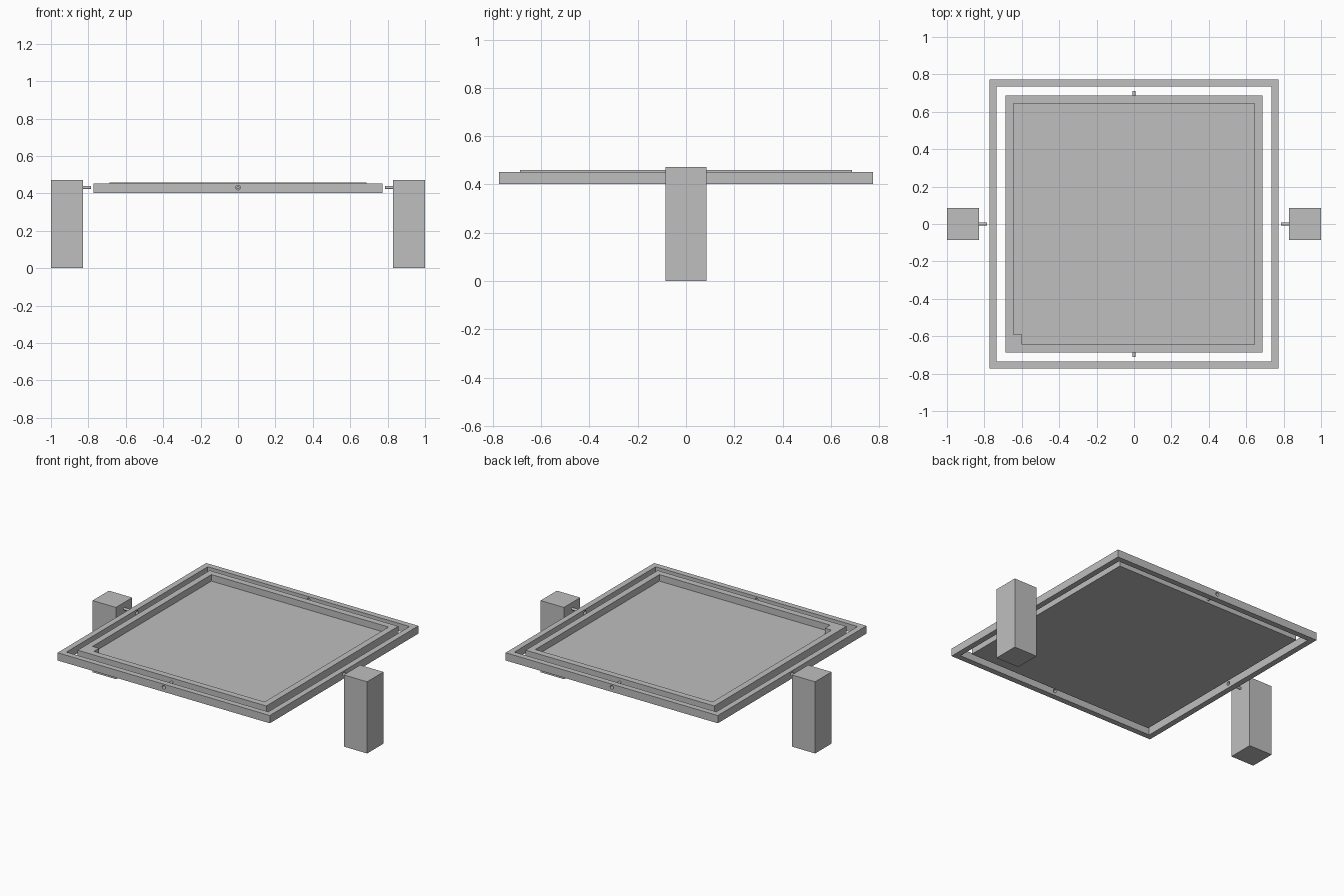
import bpy, math
from mathutils import Vector

cube = bpy.data.objects.get("Cube")
if cube:
    bpy.data.objects.remove(cube, do_unlink=True)

grey = bpy.data.materials.new("plain grey")
grey.use_nodes = True
GREY = (0.52, 0.52, 0.52, 1)
grey.diffuse_color = GREY
grey.node_tree.nodes["Principled BSDF"].inputs["Base Color"].default_value = GREY

PIVOT_Z = 0.431


def prism(name, points, z0, z1):
    """Extrude a flat outline between two heights."""
    n = len(points)
    verts = [(x, y, z) for z in (z0, z1) for x, y in points]
    faces = [tuple(reversed(range(n))), tuple(range(n, 2 * n))]
    faces += [(i, (i + 1) % n, n + (i + 1) % n, n + i) for i in range(n)]
    mesh = bpy.data.meshes.new(name)
    mesh.from_pydata(verts, [], faces)
    mesh.materials.append(grey)
    obj = bpy.data.objects.new(name, mesh)
    bpy.context.collection.objects.link(obj)
    return obj


def square(half, cx=0.0):
    return [(cx - half, -half), (cx + half, -half), (cx + half, half), (cx - half, half)]


def rod(name, axis, start, end, radius):
    """Horizontal cylinder at pivot height, along a direction from the centre."""
    d = Vector(axis)
    loc = d * (start + end) / 2
    loc.z = PIVOT_Z
    bpy.ops.mesh.primitive_cylinder_add(
        vertices=24, radius=radius, depth=abs(end - start), location=loc,
        rotation=d.to_track_quat('Z', 'Y').to_euler())
    obj = bpy.context.object
    obj.name = name
    obj.data.materials.append(grey)
    bpy.ops.object.shade_smooth_by_angle(angle=math.radians(40))
    return obj


def cut(target, cutter):
    """Subtract the cutter, then discard it."""
    cutter.hide_render = True
    mod = target.modifiers.new("cut", 'BOOLEAN')
    mod.operation = 'DIFFERENCE'
    mod.solver = 'EXACT'
    mod.object = cutter
    bpy.context.view_layer.objects.active = target
    bpy.ops.object.modifier_apply(modifier=mod.name)
    bpy.data.objects.remove(cutter, do_unlink=True)


# Outer gimbal frame with a pivot hole through each side
frame = prism("outer_frame", square(0.773), 0.401, 0.452)
cut(frame, prism("frame_opening", square(0.735), 0.3, 0.6))
for axis in ((1, 0, 0), (-1, 0, 0), (0, 1, 0), (0, -1, 0)):
    cut(frame, rod("pivot_hole", axis, 0.72, 0.80, 0.012))

# Tilting tray: shallow recess, one corner left solid
tray = prism("tray", square(0.687), 0.408, 0.459)
r, cx, cy = 0.645, -0.598, -0.592
cut(tray, prism("tray_recess",
                [(cx, -r), (r, -r), (r, r), (-r, r), (-r, cy), (cx, cy)], 0.416, 0.6))

# Support posts and their pivot pins, and the pins on the tray
for side, s in (("left", 1), ("right", -1)):
    prism(side + "_post", square(0.085, s * 0.915), 0, 0.472)
    rod(side + "_post_pin", (s, 0, 0), 0.84, 0.787, 0.008)
for side, s in (("back", 1), ("front", -1)):
    rod(side + "_tray_pin", (0, s, 0), 0.68, 0.711, 0.008)
